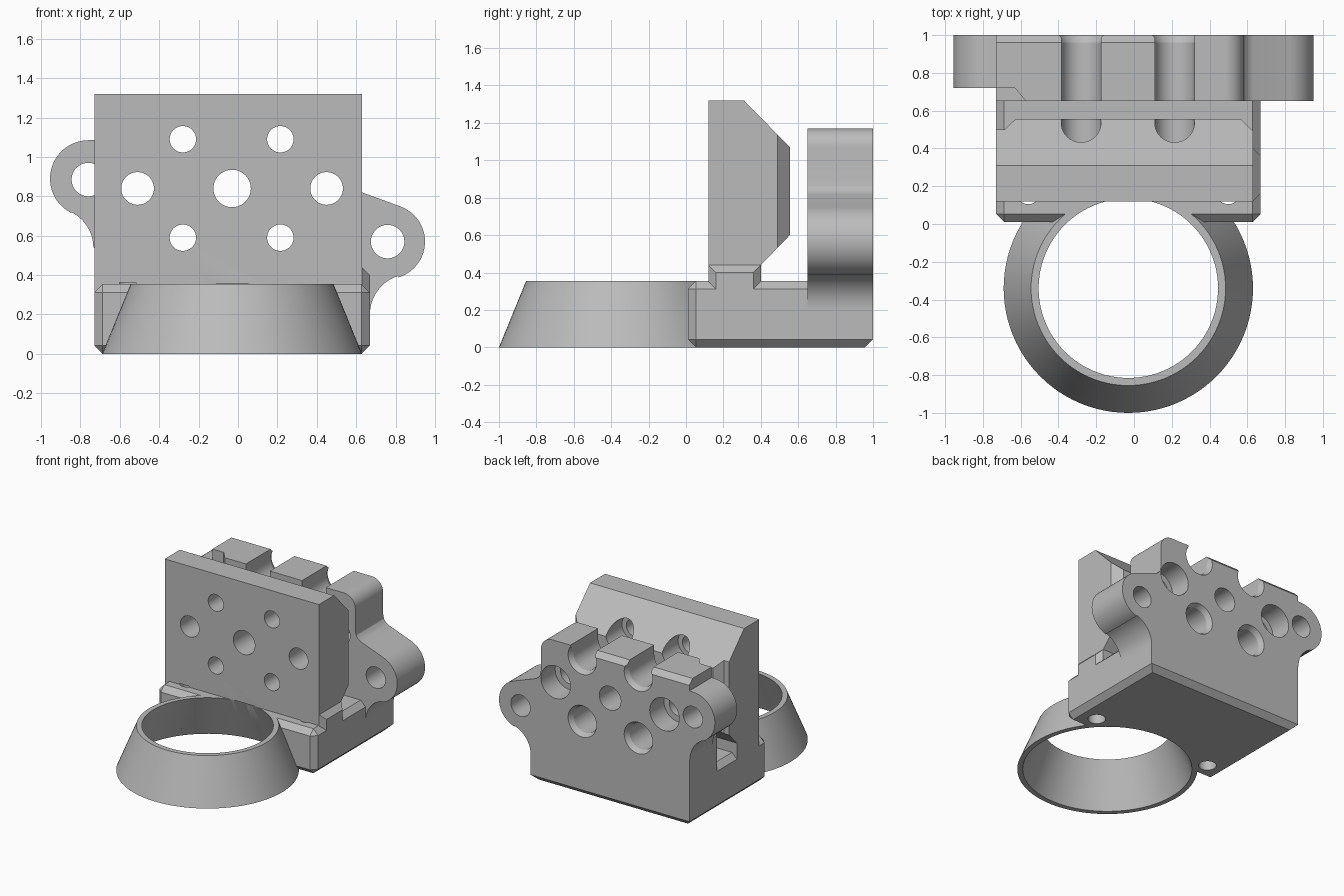
import bpy, bmesh, math
from mathutils import Matrix, Vector

if "Cube" in bpy.data.objects:
    bpy.data.objects.remove(bpy.data.objects["Cube"], do_unlink=True)

grey = bpy.data.materials.new("plain grey")
grey.use_nodes = True
GREY = (0.5, 0.5, 0.5, 1)
grey.diffuse_color = GREY
grey.node_tree.nodes["Principled BSDF"].inputs["Base Color"].default_value = GREY


def finish(name, bm):
    bmesh.ops.recalc_face_normals(bm, faces=bm.faces)
    mesh = bpy.data.meshes.new(name)
    bm.to_mesh(mesh)
    bm.free()
    mesh.materials.append(grey)
    ob = bpy.data.objects.new(name, mesh)
    bpy.context.collection.objects.link(ob)
    return ob


def prism(name, pts, axis, a, b):
    """Extrude a 2D outline from a to b along an axis."""
    place = {"x": lambda p, t: (t, p[0], p[1]),
             "y": lambda p, t: (p[0], t, p[1]),
             "z": lambda p, t: (p[0], p[1], t)}[axis]
    bm = bmesh.new()
    low = [bm.verts.new(place(p, a)) for p in pts]
    high = [bm.verts.new(place(p, b)) for p in pts]
    bm.faces.new(low)
    bm.faces.new(high)
    for i in range(len(pts)):
        j = (i + 1) % len(pts)
        bm.faces.new((low[i], low[j], high[j], high[i]))
    return finish(name, bm)


def lathe(name, prof, loc, axis="z", hollow=False, n=64):
    """Revolve (radius, height) points; capped unless the profile is a hollow loop."""
    bm = bmesh.new()
    rings = []
    for r, t in prof:
        ring = []
        for k in range(n):
            u = r * math.cos(math.tau * k / n)
            v = r * math.sin(math.tau * k / n)
            ring.append(bm.verts.new(Vector((u, v, t) if axis == "z" else (u, t, v)) + Vector(loc)))
        rings.append(ring)
    pairs = list(zip(rings, rings[1:]))
    if hollow:
        pairs.append((rings[-1], rings[0]))
    else:
        bm.faces.new(rings[0])
        bm.faces.new(rings[-1])
    for p, q in pairs:
        for k in range(n):
            m = (k + 1) % n
            bm.faces.new((p[k], p[m], q[m], q[k]))
    return finish(name, bm)


def box(name, lo, hi, bevel=0, pick=None):
    """Box with chamfers on the edges whose midpoint passes the rule."""
    bm = bmesh.new()
    lo, hi = Vector(lo), Vector(hi)
    bmesh.ops.create_cube(bm, size=1, matrix=Matrix.Translation((lo + hi) / 2)
                          @ Matrix.Diagonal((*(hi - lo), 1)))
    if bevel:
        edges = [e for e in bm.edges if pick((e.verts[0].co + e.verts[1].co) / 2)]
        bmesh.ops.bevel(bm, geom=edges, offset=bevel, segments=1, affect="EDGES")
    return finish(name, bm)


def arc(cx, cz, r, start, end, n=20):
    return [(cx + r * math.cos(math.radians(start + (end - start) * i / n)),
             cz + r * math.sin(math.radians(start + (end - start) * i / n))) for i in range(n + 1)]


def cut(ob, cutters):
    bpy.context.view_layer.objects.active = ob
    for c in cutters:
        m = ob.modifiers.new("cut", "BOOLEAN")
        m.operation, m.solver, m.object = "DIFFERENCE", "EXACT", c
        bpy.ops.object.modifier_apply(modifier=m.name)


# Base slab with chamfered rim
L, R, F, B, TOP, C = -0.73, 0.67, 0.01, 1.0, 0.355, 0.043


def base_rim(m):
    bottom = m.z < 0.01
    front = m.y < F + 0.01 and (abs(m.x) > 0.6 or m.z > 0.3)
    side_top = m.z > 0.3 and abs(m.x) > 0.6
    return bottom or front or side_top


base = box("base", (L, F, 0), (R, B, TOP), C, base_rim)

# Side tab under the plate
tab = box("side_tab", (0.4, 0.12, 0.1), (R, 0.40, 0.44), 0.04,
          lambda m: m.x > 0.6 and m.z > 0.11)

# Upright plate, sloped on its rear side
plate = prism("upright_plate", [(0.12, 0.2), (0.40, 0.2), (0.40, 0.44), (0.555, 0.60),
                                (0.555, 1.07), (0.31, 1.32), (0.12, 1.32)], "x", L, 0.63)

# Rear block with the low ear in one outline
outline = ([(L, C), (R, C)]
           + arc(0.875, 0.20, 0.205, 180, 107)
           + arc(0.76, 0.57, 0.19, -73, 70)
           + [(0.63, 0.82), (0.605, 0.835), (0.587, 0.86), (0.58, 0.90)]
           + arc(0.48, 1.07, 0.10, 0, 90, 12) + [(L, 1.17)])
block = prism("rear_block", outline, "y", 0.65, B)

# High ear on the other side
ear = prism("high_ear", [(-0.6, 0.5), (-0.6, 1.09)] + arc(-0.76, 0.89, 0.195, 90, 243)
            + arc(-0.935, 0.54, 0.2, 63, 0), "y", 0.72, B)

# Conical ring
RING = (-0.03, -0.34, 0)
ring = lathe("cone_ring", [(0.66, 0), (0.515, TOP), (0.475, TOP), (0.62, 0)], RING,
             hollow=True, n=96)
ring_void = lathe("cut_ring", [(0.628, -0.02), (0.475, TOP), (0.475, TOP + 0.003)], RING, n=96)

# Bolt holes: four stepped ones, two counterbored ones and one in the middle
bolts, grooves = [], []
for x in (-0.28, 0.215):
    for z in (0.59, 1.09):
        bolts.append(lathe("cut_bolt", [(0.067, 0), (0.067, 0.35), (0.105, 0.35),
                                        (0.105, 0.96), (0.135, 1.02)], (x, 0, z), "y"))
    grooves.append(box("cut_groove", (x - 0.105, 0.6, 1.09), (x + 0.105, 1.1, 1.3)))
for x in (-0.51, 0.45):
    bolts.append(lathe("cut_pin", [(0.083, 0), (0.083, 0.82), (0.13, 0.82), (0.13, 1.1)],
                       (x, 0, 0.84), "y"))
bolts.append(lathe("cut_centre", [(0.095, 0), (0.095, 1.1)], (-0.03, 0, 0.84), "y"))
ear_holes = [lathe("cut_ear", [(0.085, 0.5), (0.085, 1.1)], (x, 0, z), "y")
             for x, z in ((-0.76, 0.885), (0.76, 0.57))]
feet = [lathe("cut_foot", [(0.065, -0.1), (0.065, 0.362)], (x, 0.17, 0)) for x in (-0.56, 0.50)]

# Edge reliefs on the plate and block
corners = [prism("cut_corner", p, "z", 0.42, 1.4) for p in (
    [(0.70, 0.42), (0.70, 0.62), (0.50, 0.62)],
    [(-0.80, 0.50), (-0.685, 0.50), (-0.56, 0.62), (-0.80, 0.62)])]
ear_relief = prism("cut_relief", [(-0.8, 0.6), (-0.53, 0.6), (-0.63, 0.72), (-0.8, 0.72)],
                   "z", 0.6, 1.3)
top_relief = prism("cut_top", [(0.96, 1.17), (0.96, 1.25), (1.05, 1.25), (1.05, 1.08)],
                   "x", -0.8, 0.2)

cut(base, [ring_void] + feet)
cut(plate, corners + [ring_void] + feet + bolts)
cut(block, [ear_relief, top_relief] + grooves + bolts + ear_holes)
cut(ear, bolts + ear_holes)

for c in [o for o in bpy.data.objects if o.name.startswith("cut_")]:
    bpy.data.objects.remove(c, do_unlink=True)

# Smooth curved walls, sharp edges kept
bpy.ops.object.select_all(action="DESELECT")
for ob in (base, tab, plate, block, ear, ring):
    ob.select_set(True)
bpy.context.view_layer.objects.active = base
bpy.ops.object.shade_smooth_by_angle(angle=math.radians(25))
